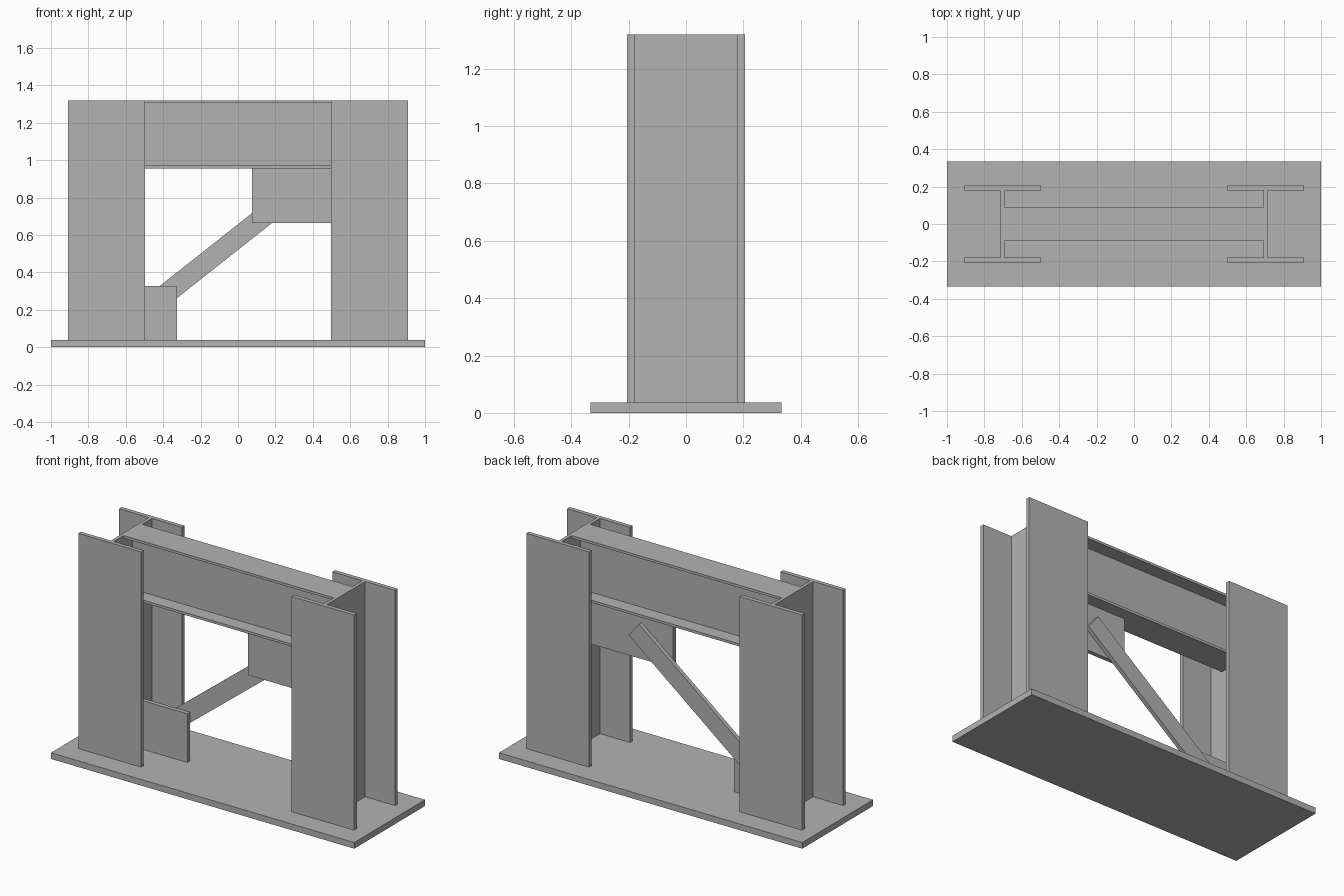
import bpy
import math
from mathutils import Matrix, Vector

cube = bpy.data.objects.get("Cube")
if cube:
    bpy.data.objects.remove(cube, do_unlink=True)

steel = bpy.data.materials.new("grey steel")
steel.use_nodes = True
colour = (0.45, 0.45, 0.45, 1)
steel.diffuse_color = colour
steel.node_tree.nodes["Principled BSDF"].inputs["Base Color"].default_value = colour


def prism(name, outline, to_world, depth):
    """Extrude a 2D outline along local z, then place it in the world."""
    n = len(outline)
    verts = [to_world @ Vector((u, v, w)) for w in (0, depth) for u, v in outline]
    faces = [list(reversed(range(n))), list(range(n, 2 * n))]
    faces += [(i, (i + 1) % n, (i + 1) % n + n, i + n) for i in range(n)]
    mesh = bpy.data.meshes.new(name)
    mesh.from_pydata(verts, [], faces)
    mesh.materials.append(steel)
    obj = bpy.data.objects.new(name, mesh)
    bpy.context.collection.objects.link(obj)
    return obj


def rect(u0, u1, v0, v1):
    return [(u0, v0), (u1, v0), (u1, v1), (u0, v1)]


def i_section(half_width, half_depth, flange, web):
    """I-shaped outline with flanges at the top and bottom of v."""
    w, d, t, s = half_width, half_depth, half_depth - flange, web / 2
    half = [(-w, -d), (w, -d), (w, -t), (s, -t), (s, t), (w, t)]
    return half + [(-u, -v) for u, v in half]


BASE_TOP, TOP = 0.037, 1.32
WEB_FACE = 0.693

# Base plate
prism("base_plate", rect(-1, 1, -0.333, 0.333), Matrix(), BASE_TOP)

# Columns
for side, x in (("right", -0.703), ("left", 0.703)):
    prism(side + "_column", i_section(0.207, 0.205, 0.025, 0.02),
          Matrix.Translation((x, 0, BASE_TOP)), TOP - BASE_TOP)

# Beam between the column webs: local (u, v, w) becomes world (y, z, x)
along_x = Matrix(((0, 0, 1, 0), (1, 0, 0, 0), (0, 1, 0, 0), (0, 0, 0, 1)))
beam_low = 0.955
prism("beam", i_section(0.088, (TOP - beam_low) / 2, 0.015, 0.012),
      Matrix.Translation((-WEB_FACE, 0, (TOP + beam_low) / 2)) @ along_x,
      2 * WEB_FACE)

# Gusset plates, upright in the middle plane
upright = Matrix.Rotation(math.pi / 2, 4, 'X')
thick = 0.025
plate = Matrix.Translation((0, thick / 2, 0)) @ upright
prism("lower_gusset", rect(-WEB_FACE, -0.325, BASE_TOP, 0.327), plate, thick)
prism("upper_gusset", rect(0.076, WEB_FACE, 0.665, beam_low), plate, thick)

# Diagonal brace lying on the back of the gussets
start, end = Vector((-0.52, 0.178)), Vector((0.318, 0.84))
run = end - start
place = (Matrix.Translation((start.x, 1.5 * thick, start.y)) @ upright
         @ Matrix.Rotation(math.atan2(run.y, run.x), 4, 'Z'))
prism("diagonal_brace", rect(0, run.length, -0.054, 0.054), place, thick)
